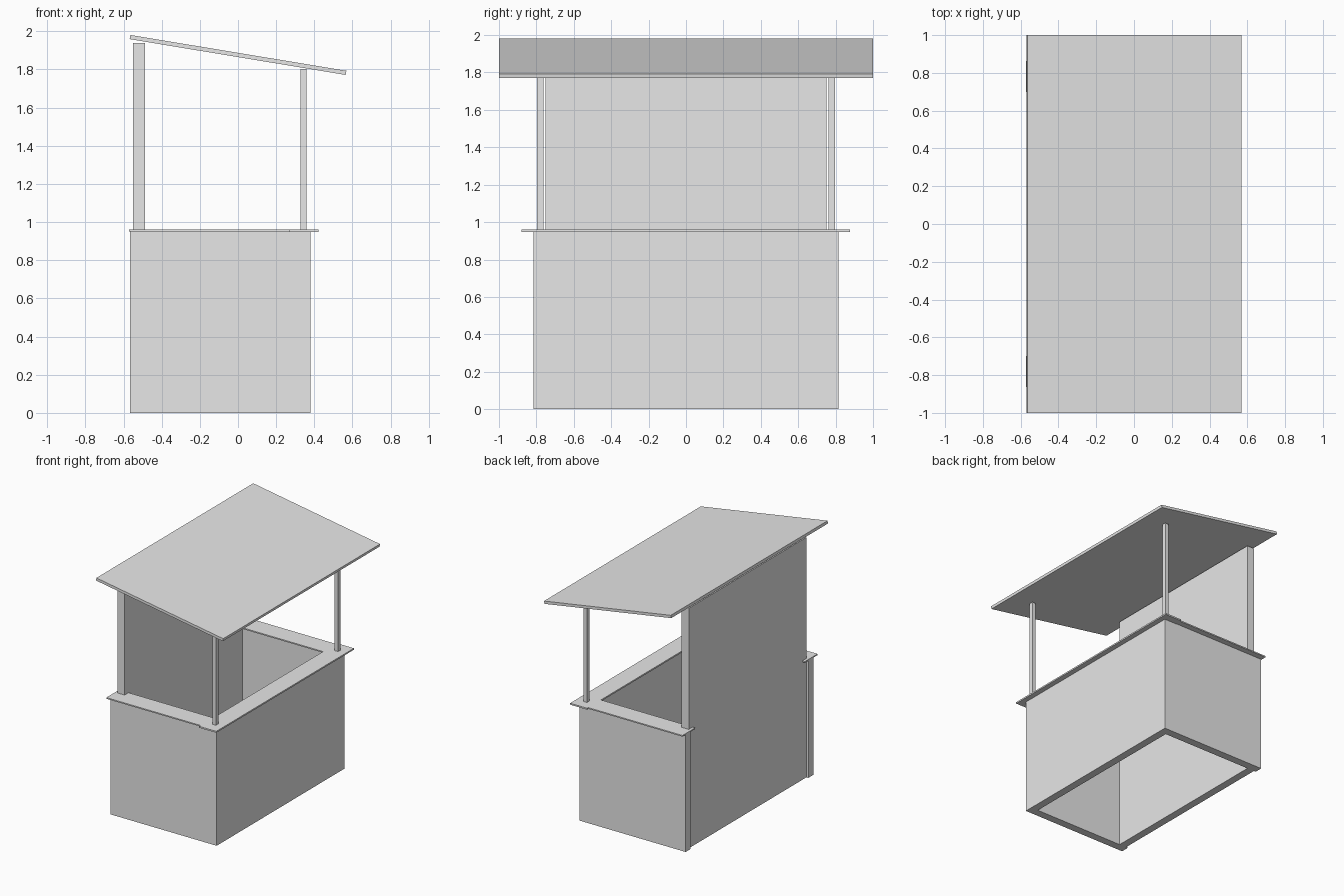
import bpy
import math

if "Cube" in bpy.data.objects:
    bpy.data.objects.remove(bpy.data.objects["Cube"])

grey = bpy.data.materials.new("light_grey")
grey.diffuse_color = (0.8, 0.8, 0.8, 1.0)
grey.use_nodes = True
grey.node_tree.nodes["Principled BSDF"].inputs["Base Color"].default_value = grey.diffuse_color


def box(name, x, y, z):
    """Axis-aligned box from (min, max) ranges."""
    spans = (x, y, z)
    bpy.ops.mesh.primitive_cube_add(size=1, location=[(a + b) / 2 for a, b in spans])
    obj = bpy.context.object
    obj.name = name
    obj.scale = [b - a for a, b in spans]
    bpy.ops.object.transform_apply(location=False, rotation=False, scale=True)
    obj.data.materials.append(grey)
    return obj


def mirrored(lo, hi, side):
    return tuple(sorted((lo * side, hi * side)))


# Tall back wall and low serving wall
box("back_wall", (-0.55, -0.487), (-0.75, 0.75), (0, 1.938))
box("serving_wall", (0.317, 0.38), (-0.75, 0.75), (0, 0.95))

# Side walls, side counters and roof posts
for side, label in ((-1, "near"), (1, "far")):
    box("side_wall_" + label, (-0.567, 0.38), mirrored(0.75, 0.815, side), (0, 0.95))
    box("side_counter_" + label, (-0.572, 0.27), mirrored(0.70, 0.862, side), (0.95, 0.96))
    box("roof_post_" + label, (0.328, 0.36), mirrored(0.762, 0.796, side), (0.96, 1.802))

# Serving counter
box("serving_counter", (0.27, 0.422), (-0.88, 0.876), (0.948, 0.96))

# Sloping roof, lower over the serving side
roof = box("roof", (-0.574, 0.574), (-1, 1), (1.865, 1.887))
roof.rotation_euler.y = math.radians(9.4)
